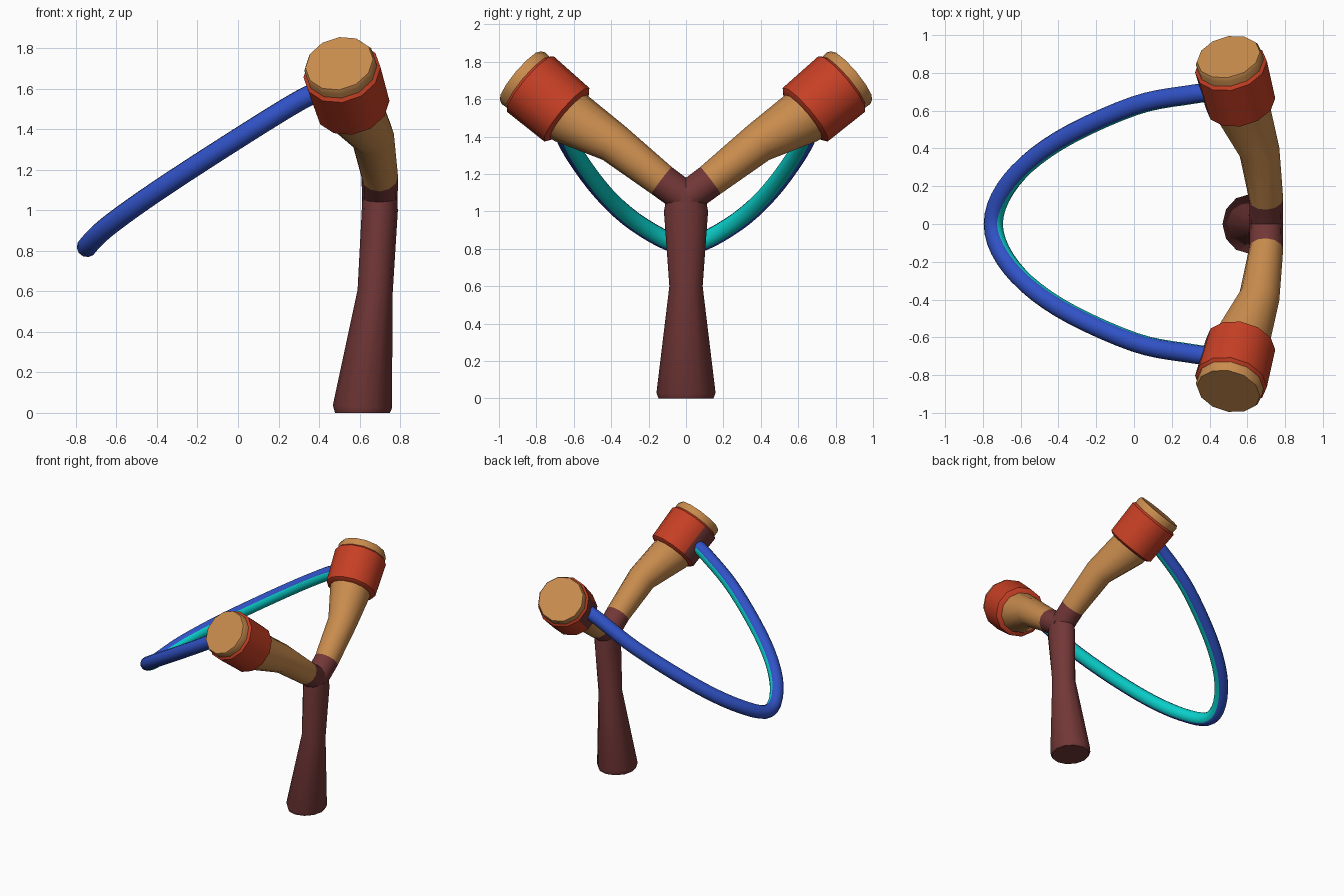
import bpy, bmesh, math
from mathutils import Vector

if "Cube" in bpy.data.objects:
    bpy.data.objects.remove(bpy.data.objects["Cube"])


def mat(name, c):
    m = bpy.data.materials.new(name)
    m.diffuse_color = (*c, 1)
    m.use_nodes = True
    m.node_tree.nodes["Principled BSDF"].inputs["Base Color"].default_value = m.diffuse_color
    return m


MAROON = mat("maroon grip", (0.17, 0.038, 0.038))
TAN = mat("tan wood", (0.58, 0.26, 0.075))
RED = mat("red binding", (0.57, 0.05, 0.018))
BLUE = mat("blue rubber", (0.03, 0.085, 0.57))
CYAN = mat("cyan lining", (0.003, 0.62, 0.58))


def sweep(name, path, radii, mats, sides=12, toward=None, rule=None, mirror=False):
    """Skin rings along a path; toward(p) aims each ring's first axis,
    rule(segment, angle, normal) picks the material index."""
    P = [Vector(p) for p in path]
    n = len(P)
    bm = bmesh.new()
    rings = []
    for i, p in enumerate(P):
        a = (p - P[i - 1]).normalized() if i else Vector()
        b = (P[i + 1] - p).normalized() if i < n - 1 else Vector()
        t = (a + b).normalized()
        u = toward(p) if toward else Vector((1, 0, 0))
        u = (u - t * u.dot(t)).normalized()
        v = t.cross(u)
        r = radii[i]
        ru, rv = r if isinstance(r, tuple) else (r, r)
        ring = []
        for k in range(sides):
            w = 2 * math.pi * k / sides
            ring.append(bm.verts.new(p + u * ru * math.cos(w) + v * rv * math.sin(w)))
        rings.append(ring)
    for i in range(n - 1):
        for k in range(sides):
            j = (k + 1) % sides
            f = bm.faces.new((rings[i][k], rings[i][j], rings[i + 1][j], rings[i + 1][k]))
            f.normal_update()
            if rule:
                f.material_index = rule(i, 2 * math.pi * (k + 0.5) / sides, f.normal)
    bm.faces.new(rings[0][::-1])
    end = bm.faces.new(rings[-1])
    if rule:
        end.normal_update()
        end.material_index = rule(n - 2, 0, end.normal)
    bmesh.ops.recalc_face_normals(bm, faces=bm.faces)
    me = bpy.data.meshes.new(name)
    bm.to_mesh(me)
    bm.free()
    for m in mats:
        me.materials.append(m)
    ob = bpy.data.objects.new(name, me)
    bpy.context.collection.objects.link(ob)
    bpy.ops.object.select_all(action='DESELECT')
    ob.select_set(True)
    bpy.context.view_layer.objects.active = ob
    bpy.ops.object.shade_smooth_by_angle(angle=math.radians(38))
    if mirror:
        mod = ob.modifiers.new("other side", 'MIRROR')
        mod.use_axis = (False, True, False)
        pivot = mod.mirror_object = None
        mod.use_clip = False
        mod.use_mirror_merge = False
    return ob


# Handle: flared foot, narrow waist, widening to the fork
sweep("handle",
      [(0.614, 0, 0), (0.614, 0, 0.03), (0.677, 0, 0.6), (0.70, 0, 1.0), (0.70, 0, 1.10)],
      [(0.135, 0.147), (0.146, 0.158), (0.087, 0.089), (0.089, 0.118), (0.085, 0.10)],
      [MAROON])

# Fork arms: maroon root, then tan wood out to the flared tip
tip = Vector((0.50, 0.885, 1.725))
axis = Vector((-0.065, 0.25, 0.21)).normalized()


def on_axis(s):
    return tip - axis * s


sweep("fork_arm",
      [(0.70, -0.02, 1.055), (0.70, 0.13, 1.165), (0.664, 0.385, 1.365),
       on_axis(0.36), on_axis(0.2), on_axis(0.02), on_axis(0)],
      [0.088, 0.09, 0.108, 0.15, 0.17, 0.18, 0.17],
      [MAROON, TAN], rule=lambda i, w, nrm: 0 if i == 0 else 1, mirror=True)

# Red bindings near the tips, with a maroon patch where the band is tied
sweep("tip_binding",
      [on_axis(0.345), on_axis(0.33), on_axis(0.07), on_axis(0.055)],
      [0.165, 0.187, 0.194, 0.178],
      [RED, MAROON],
      rule=lambda i, w, nrm: 1 if i == 1 and nrm.x < -0.75 else 0, mirror=True)

# Elastic band: smooth loop through mirrored points, cyan on its inner side
half = [(0.43, 0.70, 1.60), (0.3, 0.685, 1.54), (0, 0.625, 1.355),
        (-0.4, 0.44, 1.095), (-0.65, 0.23, 0.915)]
ctrl = [Vector(p) for p in half] + [Vector((-0.745, 0, 0.82))]
ctrl += [Vector((x, -y, z)) for x, y, z in reversed(half)]


def spline(c, steps):
    c = [2 * c[0] - c[1]] + c + [2 * c[-1] - c[-2]]
    out = []
    for i in range(1, len(c) - 2):
        p0, p1, p2, p3 = c[i - 1:i + 3]
        for s in range(steps):
            t = s / steps
            out.append(0.5 * (2 * p1 + (p2 - p0) * t + (2 * p0 - 5 * p1 + 4 * p2 - p3) * t * t
                              + (3 * p1 - p0 - 3 * p2 + p3) * t ** 3))
    return out + [c[-2]]


loop = spline(ctrl, 5)
sweep("elastic_band", loop, [0.051] * len(loop), [BLUE, CYAN],
      toward=lambda p: Vector((0.35, 0, 0.95)) - p,
      rule=lambda i, w, nrm: 1 if math.cos(w) > 0.6 else 0)
